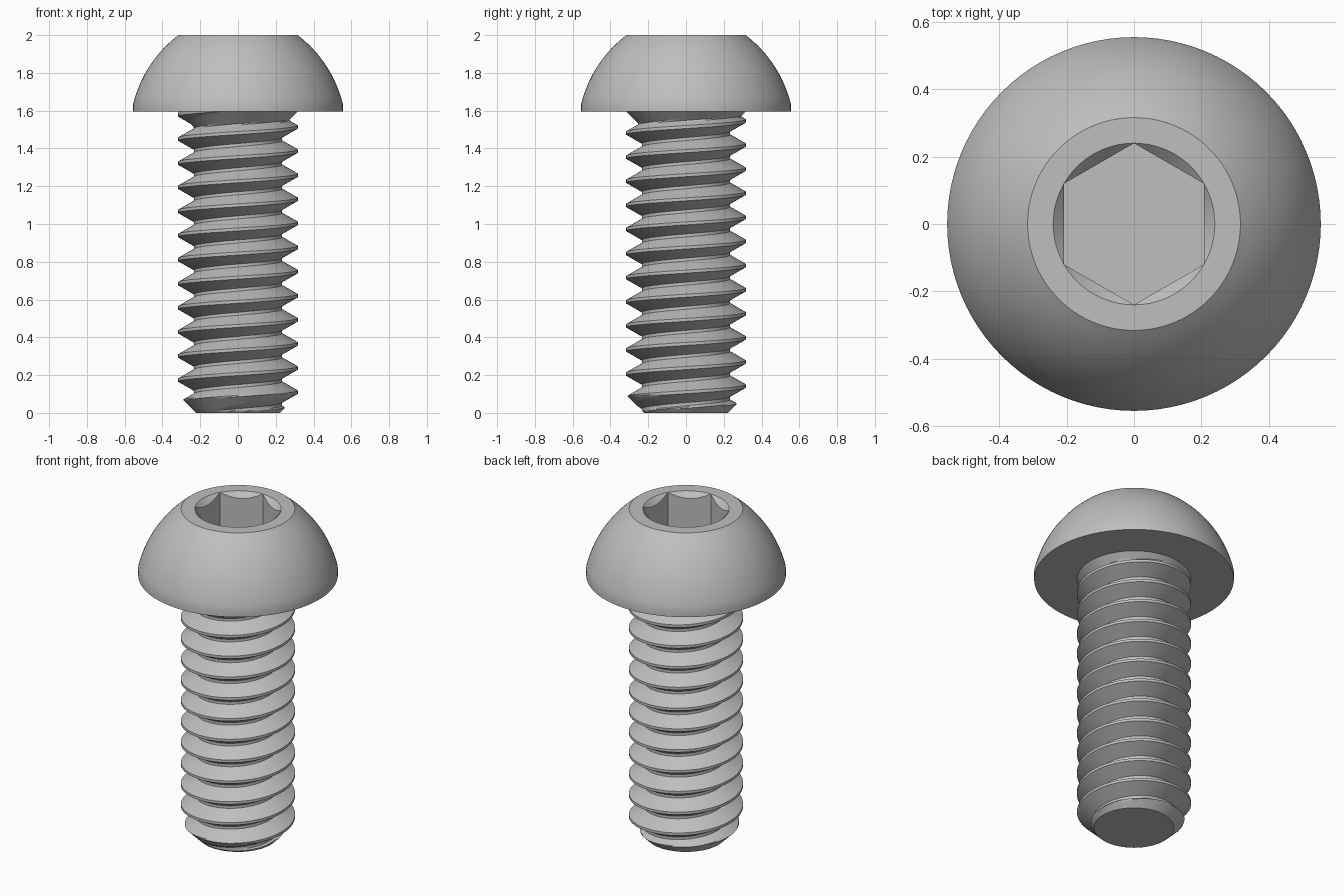
import bpy, bmesh, math

if "Cube" in bpy.data.objects:
    bpy.data.objects.remove(bpy.data.objects["Cube"])

N = 96                        # segments around the axis
HEAD_Z, TOP = 1.595, 2.0
CREST, ROOT, PITCH = 0.317, 0.233, 0.1276
PHASE = 0.11                  # height of a crest on the +x side

steel = bpy.data.materials.new("grey_steel")
steel.diffuse_color = (0.52, 0.52, 0.52, 1)
steel.use_nodes = True
steel.node_tree.nodes["Principled BSDF"].inputs["Base Color"].default_value = steel.diffuse_color


def finish(name, bm):
    bmesh.ops.remove_doubles(bm, verts=bm.verts, dist=1e-5)
    bmesh.ops.dissolve_degenerate(bm, edges=bm.edges, dist=1e-5)
    # close any open circular ends
    bmesh.ops.holes_fill(bm, edges=[e for e in bm.edges if e.is_boundary], sides=0)
    bmesh.ops.recalc_face_normals(bm, faces=bm.faces)
    mesh = bpy.data.meshes.new(name)
    bm.to_mesh(mesh)
    bm.free()
    mesh.materials.append(steel)
    ob = bpy.data.objects.new(name, mesh)
    bpy.context.collection.objects.link(ob)
    bpy.ops.object.select_all(action='DESELECT')
    ob.select_set(True)
    bpy.context.view_layer.objects.active = ob
    bpy.ops.object.shade_smooth_by_angle(angle=math.radians(30))
    return ob


def skin(name, rows, point, columns):
    """Quad grid of rows x columns, seams welded afterwards."""
    bm = bmesh.new()
    grid = [[bm.verts.new(point(r, i)) for i in range(columns + 1)] for r in rows]
    for a, b in zip(grid, grid[1:]):
        for i in range(columns):
            bm.faces.new((a[i], a[i + 1], b[i + 1], b[i]))
    return finish(name, bm)


# Head: low wall, domed arc, flat top, chamfered hexagonal socket
def hexagon(a):
    flat = (a + math.pi / 6) % (math.pi / 3) - math.pi / 6
    return 0.24 * math.cos(math.pi / 6) / math.cos(flat)


x0, z0, x1, z1 = 0.555, 1.635, 0.316, TOP
mid = math.atan2(x0 - x1, z1 - z0)
half = math.radians(19.5)
R = math.hypot(x0 - x1, z1 - z0) / 2 / math.sin(half)
cx, cz = x0 - R * math.cos(mid - half), z0 - R * math.sin(mid - half)

rings = [lambda a: (x0, HEAD_Z)]
for k in range(17):
    t = mid - half + 2 * half * k / 16
    rings.append(lambda a, t=t: (cx + R * math.cos(t), cz + R * math.sin(t)))
rings += [
    lambda a: (0.24, TOP),                               # socket rim
    lambda a: (hexagon(a), TOP - (0.24 - hexagon(a))),   # 45 degree lead-in
    lambda a: (hexagon(a), TOP - 0.23),                  # socket floor
]


def head_point(ring, i):
    a = 2 * math.pi * i / N
    r, z = ring(a)
    return (r * math.cos(a), r * math.sin(a), z)


skin("button_head", rings, head_point, N)


# Threaded shank: helical grid, chamfered tip, cone under the head
def thread_radius(s):
    d = abs((s + 0.5) % 1 - 0.5)            # distance from crest in pitches
    t = min(max((d - 1 / 16) / (3 / 8), 0), 1)
    return CREST + (ROOT - CREST) * t


steps = [-1 / 16, 0] + [1 / 16 + 3 / 8 * k / 7 for k in range(8)] + \
        [0.5] + [9 / 16 + 3 / 8 * k / 7 for k in range(7)]
rows = [turn + s for turn in range(-3, 14) for s in steps]


def shank_point(s, i):
    a = 2 * math.pi * i / N
    lead = PITCH * i / N
    z = min(max(PHASE + lead + s * PITCH, 0), HEAD_Z)
    r = thread_radius((z - PHASE - lead) / PITCH)
    r = max(min(r, 0.222 + z), CREST - (HEAD_Z - z))
    return (r * math.cos(a), r * math.sin(a), z)


skin("threaded_shank", rows, shank_point, N)
